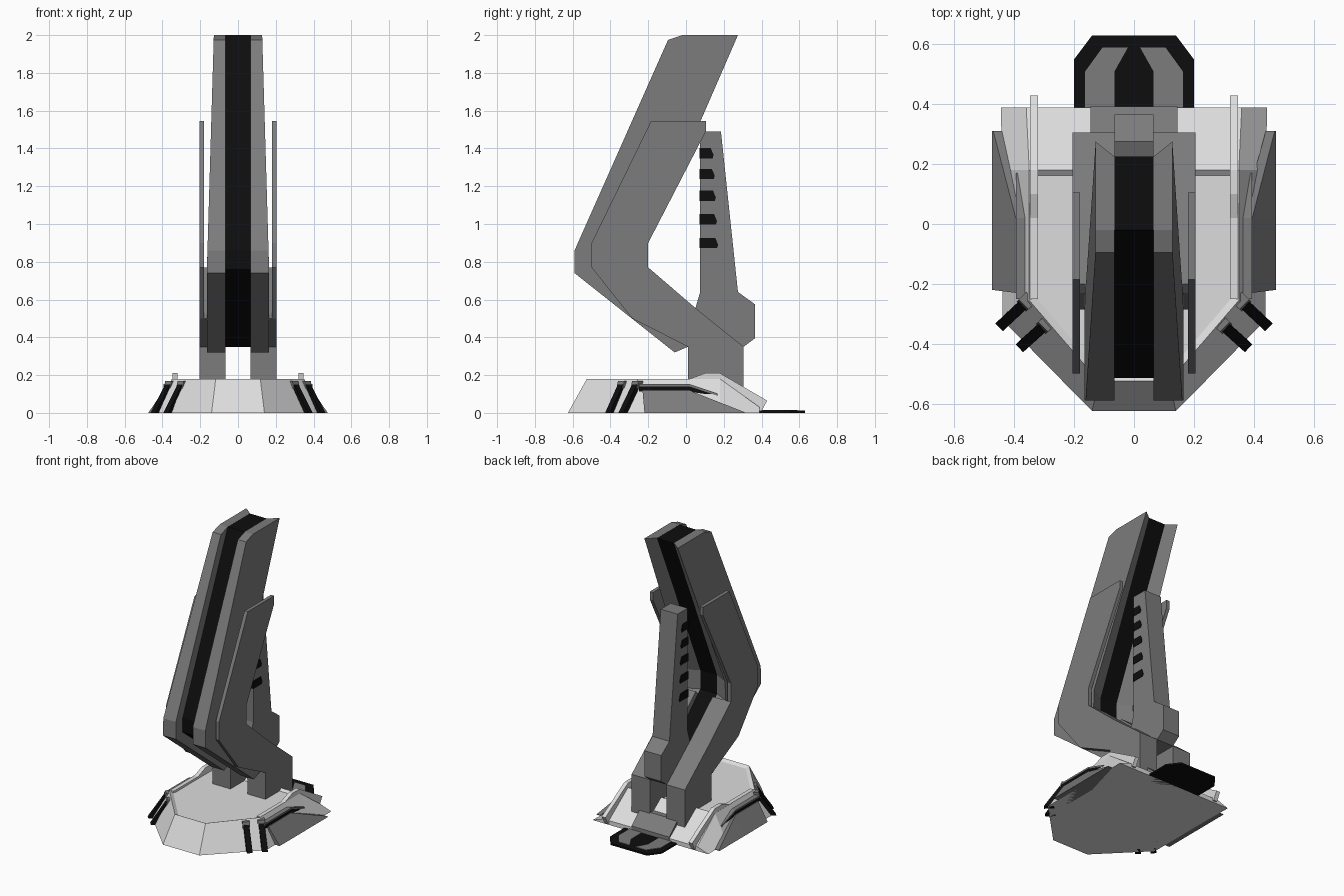
import bpy, bmesh
from mathutils import Vector

if "Cube" in bpy.data.objects:
    bpy.data.objects.remove(bpy.data.objects["Cube"])


def material(name, rgb):
    m = bpy.data.materials.new(name)
    m.diffuse_color = (*rgb, 1)
    m.use_nodes = True
    m.node_tree.nodes["Principled BSDF"].inputs["Base Color"].default_value = m.diffuse_color
    return m


GREY = material("mid grey metal", (0.2, 0.2, 0.2))
LIGHT = material("pale grey shell", (0.72, 0.72, 0.72))
BLACK = material("black trim", (0.004, 0.004, 0.004))


def finish(bm, name, mat, mirror=False):
    bmesh.ops.recalc_face_normals(bm, faces=bm.faces)
    me = bpy.data.meshes.new(name)
    bm.to_mesh(me)
    bm.free()
    me.materials.append(mat)
    ob = bpy.data.objects.new(name, me)
    bpy.context.collection.objects.link(ob)
    if mirror:
        ob.modifiers.new("Mirror", 'MIRROR').use_mirror_merge = False
    return ob


def loft(name, ring_a, ring_b, mat, mirror=False, inset=None):
    """Solid between two matching rings of 3D points."""
    bm = bmesh.new()
    a = [bm.verts.new(p) for p in ring_a]
    b = [bm.verts.new(p) for p in ring_b]
    bm.faces.new(a[::-1])
    top = bm.faces.new(b)
    n = len(a)
    for i in range(n):
        j = (i + 1) % n
        bm.faces.new((a[i], a[j], b[j], b[i]))
    if inset:
        bmesh.ops.recalc_face_normals(bm, faces=bm.faces)
        bmesh.ops.inset_region(bm, faces=[top], thickness=inset[0], depth=-inset[1])
    return finish(bm, name, mat, mirror)


def side_prism(name, profile, x0, x1, mat, mirror=False):
    """Extrude a (y, z) profile along x."""
    return loft(name, [(x0, y, z) for y, z in profile],
                [(x1, y, z) for y, z in profile], mat, mirror)


def flat_prism(name, outline, z0, z1, mat, mirror=False):
    """Extrude an (x, y) outline along z."""
    return loft(name, [(x, y, z0) for x, y in outline],
                [(x, y, z1) for x, y in outline], mat, mirror)


# bent arm: two tapered cheeks with a recessed black core
front = [(-.02, 2), (-.095, 1.975), (-.59, .86), (-.59, .74), (-.06, .32), (.01, .35)]
back = [(.05, .555), (-.2, .77), (-.2, .9), (.075, 1.54), (.275, 2)]
inner = front + [(.02, .52)] + [(y - .05, z) for y, z in back[1:]]


def taper(z):
    return .165 - .037 * max(0, (z - .75) / 1.25)


loft("arm_cheeks", [(.065, y, z) for y, z in inner],
     [(taper(z), y, z) for y, z in front + back], GREY, True)
side_prism("arm_core", [(-.02, 2), (-.515, .86), (-.515, .76), (.01, .35), (.03, .5),
                        (-.25, .77), (-.25, .9), (.025, 1.54), (.225, 1.999)],
           -.066, .066, BLACK)

# thin outer side plates
side_prism("side_plate", [(-.185, 1.545), (.105, 1.545), (.105, 1.49), (-.2, .9), (-.2, .77),
                          (.05, .555), (.305, .35), (.01, .35), (-.285, .5), (-.5, .77),
                          (-.5, .9)], .18, .205, GREY, True)

# lower arm, legs and the bridge between them
side_prism("lower_arm", [(.305, .35), (.05, .555), (-.2, .77), (-.23, .74), (-.285, .5),
                         (.01, .35)], .065, .204, GREY, True)
side_prism("leg", [(.01, .06), (.305, .06), (.305, .35), (.01, .35)], .065, .205, GREY, True)
side_prism("leg_bridge", [(.01, .35), (.305, .35), (.05, .555)], -.065, .065, GREY)

# rear tower with black vents
side_prism("tower", [(.075, 1.49), (.185, 1.49), (.275, .64), (.365, .575), (.365, .395),
                     (.305, .35), (.06, .36), (.05, .555), (.075, .64)], -.065, .065, GREY)
for i in range(5):
    z, y = (.9, 1.025, 1.15, 1.265, 1.375)[i], .165 - i * .006
    side_prism("tower_vent", [(.071, z - .027), (y, z - .027), (y + .005, z - .01),
                              (y - .01, z + .027), (.071, z + .027)], -.069, .069, BLACK)

# base shell: front deck with sunken floor, then the rear slope
low = [(.14, -.625), (.44, -.32), (.44, .18)]
high = [(.118, -.525), (.35, -.255), (.35, .18)]


def both(points, z):
    return [(x, y, z) for x, y in points] + [(-x, y, z) for x, y in reversed(points)]


loft("base_deck", both(low, 0), both(high, .18), LIGHT, inset=(.025, .015))
loft("base_rear_slope", both([(.44, .18), (.445, .39)], 0),
     both([(.35, .18)], .18)[:1] + [(.36, .39, .03), (-.36, .39, .03), (-.35, .18, .18)], LIGHT)

# raised fins along the deck sides
side_prism("deck_fin", [(-.25, .17), (-.25, .18), (.02, .18), (.1, .21), (.18, .21),
                        (.43, .065), (.4, .01), (.3, .01)], .32, .348, LIGHT, True)

# grey side skirts, black strip and lip above
loft("side_skirt", [(.36, -.22, 0), (.475, -.22, 0), (.475, .02, 0), (.475, .31, 0),
                    (.44, .31, 0), (.36, .02, 0)],
     [(.36, -.23, .118), (.395, -.23, .118), (.395, .02, .118), (.47, .31, .004),
      (.44, .31, .004), (.36, .02, .118)], GREY, True)
side_prism("skirt_strip", [(-.25, .112), (-.25, .142), (.02, .142), (.17, .09), (.02, .112)],
           .35, .39, BLACK, True)
side_prism("skirt_lip", [(-.25, .14), (-.25, .152), (.02, .152), (.17, .102), (.17, .09),
                         (.02, .14)], .345, .395, GREY, True)

# black clamps over the front corners, with grey caps
along, out = Vector((.69, .72, 0)) * .018, Vector((.72, -.69, 0))
for t, b in (((.365, -.265, .15), (.44, -.335, 0)), ((.3, -.34, .15), (.372, -.405, 0))):
    t, b = Vector(t), Vector(b)
    sec = [t - out * .03, t + out * .012, b + out * .015, b - out * .05]
    loft("corner_clamp", [p - along for p in sec], [p + along for p in sec], BLACK, True)
    up = Vector((0, 0, .02))
    cap = [t - out * .03 - up, t + out * .016 - up, t + out * .005 + up, t - out * .03 + up]
    loft("clamp_cap", [p - along * 1.3 for p in cap], [p + along * 1.3 for p in cap], GREY, True)

# rear floor between the legs and the foot plate
side_prism("rear_floor", [(.2, 0), (.392, 0), (.392, .04), (.3, .12), (.2, .12)],
           -.145, .145, GREY)
flat_prism("foot_plate", [(-.2, .37), (.2, .37), (.2, .55), (.14, .63), (-.14, .63),
                          (-.2, .55)], 0, .012, BLACK)
flat_prism("foot_panel", [(.065, .375), (.163, .375), (.163, .51), (.105, .59), (.02, .59),
                          (.065, .51)], .01, .016, GREY, True)
